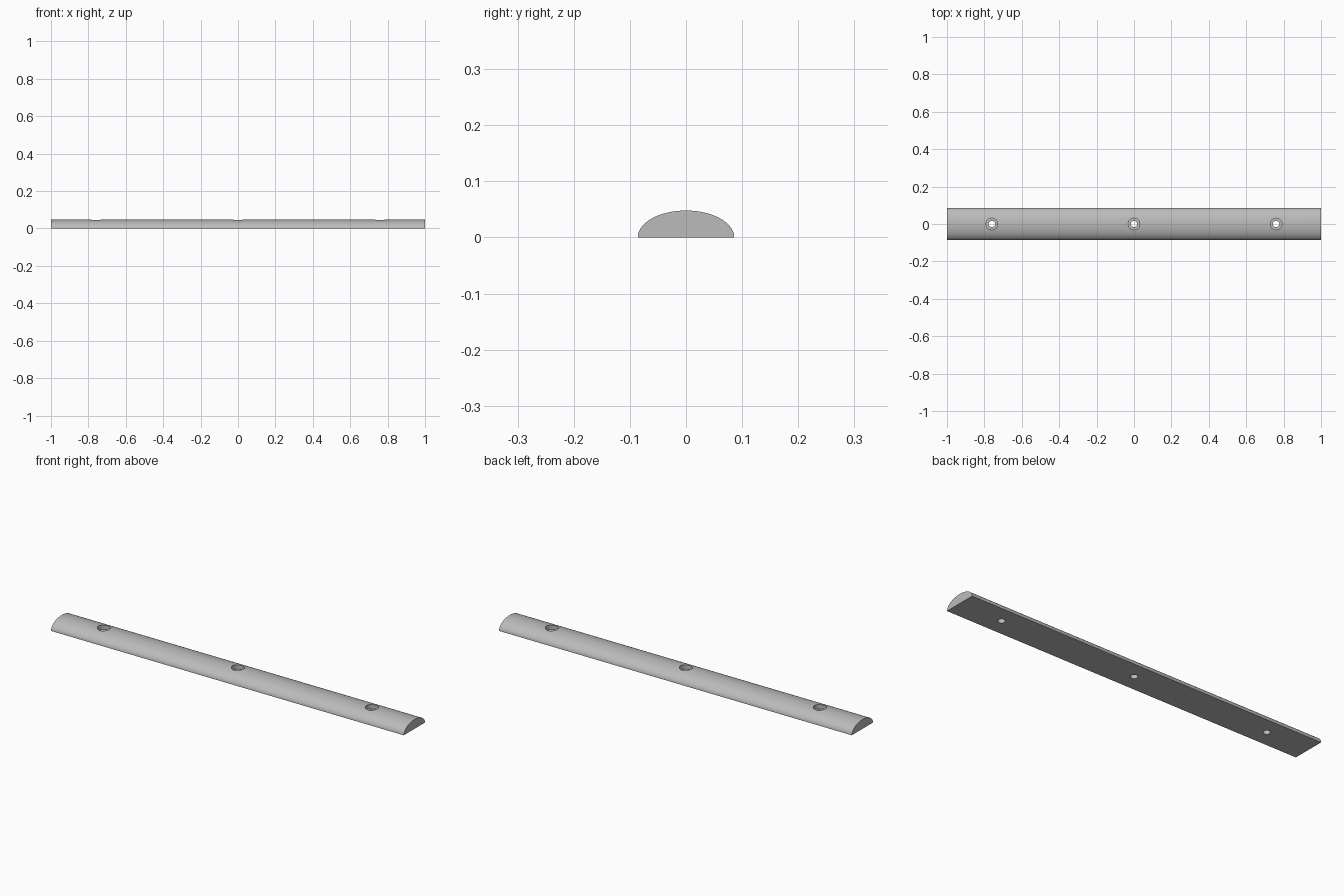
import bpy, bmesh, math

HALF_WIDTH, HEIGHT, LENGTH = 0.086, 0.048, 2.0
HOLES = (-0.76, 0.0, 0.76)

if "Cube" in bpy.data.objects:
    bpy.data.objects.remove(bpy.data.objects["Cube"])

grey = bpy.data.materials.new("light_grey")
grey.use_nodes = True
colour = (0.5, 0.5, 0.5, 1)
grey.diffuse_color = colour
grey.node_tree.nodes["Principled BSDF"].inputs["Base Color"].default_value = colour


def new_object(name, bm):
    bmesh.ops.recalc_face_normals(bm, faces=bm.faces)
    mesh = bpy.data.meshes.new(name)
    bm.to_mesh(mesh)
    bm.free()
    mesh.materials.append(grey)
    obj = bpy.data.objects.new(name, mesh)
    bpy.context.collection.objects.link(obj)
    return obj


# Half-round bar: a half-ellipse profile extruded along x
bm = bmesh.new()
steps = 48
profile = [bm.verts.new((-LENGTH / 2,
                         HALF_WIDTH * math.cos(math.pi * i / steps),
                         HEIGHT * math.sin(math.pi * i / steps)))
           for i in range(steps + 1)]
end = bm.faces.new(profile)
extruded = bmesh.ops.extrude_face_region(bm, geom=[end], use_keep_orig=True)
moved = [g for g in extruded["geom"] if isinstance(g, bmesh.types.BMVert)]
bmesh.ops.translate(bm, vec=(LENGTH, 0, 0), verts=moved)
bar = new_object("half_round_bar", bm)


# Stepped screw hole cutters: a narrow shaft below a wide head recess
def hole_cutter(x):
    bm = bmesh.new()
    outline = [(0, -0.02), (0.017, -0.02), (0.017, 0.024),
               (0.031, 0.024), (0.031, 0.08), (0, 0.08)]
    points = [bm.verts.new((r, 0, z)) for r, z in outline]
    edges = [bm.edges.new(pair) for pair in zip(points, points[1:])]
    bmesh.ops.spin(bm, geom=points + edges, cent=(0, 0, 0), axis=(0, 0, 1),
                   angle=math.tau, steps=32)
    bmesh.ops.remove_doubles(bm, verts=bm.verts, dist=0.0001)
    bmesh.ops.translate(bm, vec=(x, 0, 0), verts=bm.verts)
    cutter = new_object("screw_hole_cutter", bm)
    cutter.hide_render = True
    return cutter


bpy.context.view_layer.objects.active = bar
for x in HOLES:
    cutter = hole_cutter(x)
    cut = bar.modifiers.new("screw_hole", "BOOLEAN")
    cut.operation = "DIFFERENCE"
    cut.solver = "EXACT"
    cut.object = cutter
    bpy.ops.object.modifier_apply(modifier=cut.name)
    bpy.data.objects.remove(cutter)

bpy.ops.object.select_all(action="DESELECT")
bar.select_set(True)
bpy.ops.object.shade_smooth_by_angle(angle=math.radians(30))
